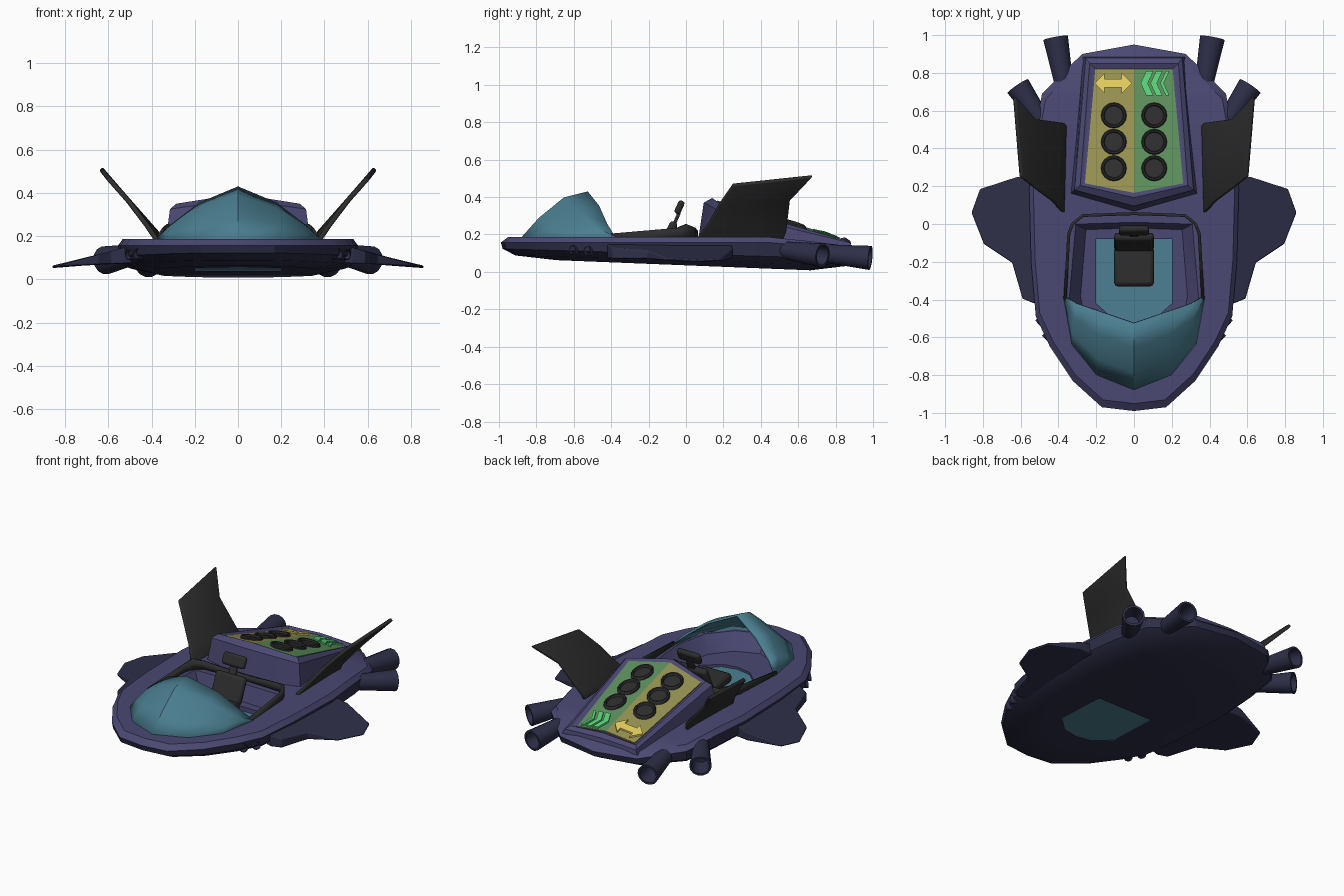
import bpy, bmesh, math
from mathutils import Vector

if "Cube" in bpy.data.objects:
    bpy.data.objects.remove(bpy.data.objects["Cube"])

def mat(name, r, g, b):
    m = bpy.data.materials.new(name)
    m.diffuse_color = (r, g, b, 1)
    m.use_nodes = True
    m.node_tree.nodes["Principled BSDF"].inputs["Base Color"].default_value = m.diffuse_color
    return m

DARK = mat("navy", .027, .028, .065)
PURPLE = mat("purple", .07, .065, .17)
BLACK = mat("black", .026, .026, .026)
TEAL = mat("teal_glass", .07, .21, .28)
OLIVE = mat("olive", .30, .28, .08)
GREEN = mat("green", .11, .28, .11)
YELLOW = mat("yellow", .75, .60, .11)
LIME = mat("lime", .10, .65, .20)

def make(name, verts, faces, mats, idx=None):
    me = bpy.data.meshes.new(name)
    me.from_pydata([tuple(v) for v in verts], [], faces)
    for m in mats:
        me.materials.append(m)
    if idx:
        for p, i in zip(me.polygons, idx):
            p.material_index = i
    bm = bmesh.new()
    bm.from_mesh(me)
    bmesh.ops.recalc_face_normals(bm, faces=bm.faces)
    bm.to_mesh(me)
    bm.free()
    ob = bpy.data.objects.new(name, me)
    bpy.context.collection.objects.link(ob)
    return ob

def loft(name, rings, mats, seg=None, strip=False):
    """Join closed rings; strip caps run across a left-right symmetric ring."""
    n, faces, idx = len(rings[0]), [], []
    for k in range(len(rings) - 1):
        for i in range(n):
            j = (i + 1) % n
            faces.append((k*n+i, k*n+j, (k+1)*n+j, (k+1)*n+i))
            idx.append(seg[k] if seg else 0)
    for k in (0, len(rings) - 1):
        if strip:
            for i in range(n // 2):
                f = [i, i+1, n-i-1, (n-i) % n]
                caps = list(dict.fromkeys(f))
                faces.append([k*n+c for c in caps])
                idx.append((seg[0] if k == 0 else seg[-1]) if seg else 0)
        else:
            faces.append([k*n+i for i in range(n)])
            idx.append((seg[0] if k == 0 else seg[-1]) if seg else 0)
    return make(name, [v for r in rings for v in r], faces, mats, idx)

def sym(half):
    """Half outline from front centre to back centre -> full ring."""
    return half + [(-p[0],) + tuple(p[1:]) for p in reversed(half[1:-1])]

def mirror(ob):
    ob.modifiers.new("mirror", 'MIRROR')
    return ob

def solid(ob, t, offset=0):
    s = ob.modifiers.new("thickness", 'SOLIDIFY')
    s.thickness, s.offset = t, offset
    return ob

def bevel(ob, w):
    b = ob.modifiers.new("bevel", 'BEVEL')
    b.width, b.segments = w, 2
    return ob

def cut(ob, cutter):
    b = ob.modifiers.new("cut", 'BOOLEAN')
    b.operation, b.object, b.solver = 'DIFFERENCE', cutter, 'EXACT'
    bpy.context.view_layer.objects.active = ob
    bpy.ops.object.modifier_apply(modifier=b.name)
    bpy.data.objects.remove(cutter)

# hull: flattened saucer-like body, navy below and purple deck
OUT = sym([(0, -.99), (.17, -.97), (.325, -.83), (.445, -.65), (.52, -.49), (.545, -.2),
           (.555, .185), (.53, .45), (.487, .69), (.275, .9), (0, .95)])
def bot(y): return .035 - .028 * y
def top(y): return .187 - max(0, y - .5) * .12
def hull_ring(s, zf):
    return [(x*s, y*s, zf(y)) for x, y in OUT]
hull = loft("hull", [hull_ring(.70, bot), hull_ring(.92, lambda y: bot(y)+.025),
                     hull_ring(.99, lambda y: bot(y)+.06), hull_ring(1, lambda y: top(y)-.03),
                     hull_ring(.96, top)],
            [DARK, PURPLE], [0, 0, 0, 1], True)

# cockpit tub and floor window opening
TUB = [(0, -.83), (.18, -.76), (.30, -.62), (.345, -.40), (.31, 0), (0, .01)]
tub = sym(TUB)
cut(hull, loft("tub_cutter", [[(x*.82, y*.88-.03, .085) for x, y in tub],
                              [(x, y, .19) for x, y in tub], [(x, y, .3) for x, y in tub]],
               [DARK, PURPLE], [1, 1], True))
WIN = sym([(0, -.53), (.1, -.51), (.2, -.42), (.2, -.08), (0, -.08)])
cut(hull, loft("window_cutter", [[(x, y, z) for x, y in WIN] for z in (-.1, .14)],
               [DARK, PURPLE], [1], True))
loft("floor_window", [[(x, y, bot(y) + d) for x, y in WIN] for d in (.006, .02)], [TEAL], None, True)

# canopy: faceted front dome, swept from base line to rear arch
base = [(0, -.88, .185), (.2, -.8, .185), (.33, -.64, .185), (.375, -.385, .185)]
arch = [(0, -.525, .43), (.18, -.465, .355), (.31, -.42, .255), (.378, -.38, .19)]
cols = [(Vector(b), Vector(a)) for b, a in zip(base, arch)]
flip = lambda v: Vector((-v.x, v.y, v.z))
cols = [(flip(b), flip(a)) for b, a in reversed(cols[1:])] + cols
prof = [(0, 0), (.26, .42), (.64, .87), (1, 1)]
cv = [(b.x+(a.x-b.x)*f, b.y+(a.y-b.y)*f, b.z+(a.z-b.z)*g) for b, a in cols for f, g in prof]
cf = [(c*4+r, c*4+r+1, c*4+r+5, c*4+r+4) for c in range(6) for r in range(3)]
solid(make("canopy", cv, cf, [TEAL]), .014, -1)

# cockpit rim: low dark coaming behind the canopy
rim = [(.365, -.40, .205), (.345, -.05, .235), (.325, .0, .255), (.27, .045, .235), (0, .055, .22)]
rv = rim + [(x, y, .175) for x, y, z in rim]
solid(mirror(make("cockpit_rim", rv, [(i, i+1, i+6, i+5) for i in range(4)], [BLACK])), .016)

# seat
def box(name, loc, size, tilt, w):
    v = [(x*size[0]/2, y*size[1]/2, z*size[2]/2) for x in (-1, 1) for y in (-1, 1) for z in (-1, 1)]
    ob = make(name, v, [(0, 1, 3, 2), (4, 5, 7, 6), (0, 1, 5, 4), (2, 3, 7, 6), (0, 2, 6, 4), (1, 3, 7, 5)], [BLACK])
    ob.location, ob.rotation_euler.x = loc, math.radians(tilt)
    return bevel(ob, w)
box("seat_cushion", (0, -.225, .115), (.21, .21, .06), -5, .02)
box("seat_back", (0, -.095, .19), (.21, .045, .17), -24, .018)
box("seat_post", (0, -.05, .285), (.05, .018, .07), -24, .005)
box("headrest", (0, -.035, .345), (.16, .035, .075), -24, .014)

# engine cover: raised sloping block behind the cockpit
def slope(x, y): return .183 + .3*(.82 - y) - .1*abs(x)
loft("engine_cover", [
    sym([(0, .065, .17), (.335, .16, .17), (.27, .885, .125), (0, .885, .125)]),
    sym([(0, .095, .37), (.315, .18, .325), (.255, .88, .155), (0, .88, .165)]),
    sym([(0, .14, .395), (.285, .205, .35), (.235, .85, .17), (0, .85, .185)]),
    sym([(0, .165, .376), (.26, .215, .334), (.205, .82, .158), (0, .82, .178)])],
    [PURPLE], None, True)

# coloured instrument panels, left and right half
def plate(name, pts, m, lift=0, t=.012):
    return loft(name, [[(x, y, slope(x, y)+lift+d) for x, y in pts] for d in (-.01, t)], [m])
half = [(0, .165), (.26, .215), (.205, .82), (0, .82)]
plate("panel_right", half, GREEN, 0, .002)
plate("panel_left", [(-x, y) for x, y in half], OLIVE, 0, .002)

# arrow and chevron markers
arrow = [(-.21, .745), (-.155, .80), (-.155, .768), (-.065, .768), (-.065, .80), (-.01, .745),
         (-.065, .69), (-.065, .722), (-.155, .722), (-.155, .69)]
plate("double_arrow", arrow, YELLOW)
for i, w in enumerate((.038, .034, .018)):
    x = .035 + i*.052
    plate(f"chevron_{i+1}", [(x, .745), (x+.03, .81), (x+.03+w, .81), (x+w, .745),
                             (x+.03+w, .68), (x+.03, .68)], LIME)

# vents: six recessed round caps
def circle(cx, cy, r, d, n=16):
    p = [(cx + r*math.cos(2*math.pi*i/n), cy + r*math.sin(2*math.pi*i/n)) for i in range(n)]
    s = .1 if cx > 0 else -.1
    return [(x, y, .183 + .3*(.82-y) - s*x + d) for x, y in p]
for cx in (-.107, .107):
    for cy in (.575, .435, .295):
        loft("vent", [circle(cx, cy, r, d) for r, d in
                      ((.068, -.01), (.068, .012), (.062, .02), (.054, .018), (.05, .006))], [BLACK])

# tail fins: outward leaning swept blades
fin = [(.375, .06, .18), (.365, .52, .18), (.375, .535, .215), (.525, .555, .385), (.635, .675, .512),
       (.60, .25, .467), (.505, .175, .36), (.43, .12, .26)]
bevel(mirror(solid(make("tail_fin", fin, [(0, 1, 2, 7), (7, 2, 3, 6), (6, 3, 4, 5)], [BLACK]), .022)), .006)

# side wings: thick at the root, thin at the tip
wing = [(.48, .24), (.615, .25), (.815, .185), (.86, .06), (.795, -.105), (.645, -.205),
        (.59, -.395), (.53, -.42), (.46, -.40)]
def wing_ring(s):
    return [(x, y, .115 - .16*(x-.5) + s*max(.006, .04 - .12*(x-.5))) for x, y in wing]
bevel(mirror(loft("side_wing", [wing_ring(-1), wing_ring(1)], [DARK])), .01)

# thrusters and nose guns: flared hollow tubes
def tube(name, a, b, r0, r1, n=14):
    a, b = Vector(a), Vector(b)
    q = (b - a).to_track_quat('Z', 'Y')
    rings = [[a.lerp(b, t) + q @ Vector((r*math.cos(2*math.pi*i/n), r*math.sin(2*math.pi*i/n), 0))
              for i in range(n)] for t, r in ((0, r0), (1, r1), (1, r1*.8), (.6, r1*.65))]
    return mirror(loft(name, rings, [DARK]))
tube("rear_thruster", (.36, .68, .105), (.415, .985, .075), .045, .066)
tube("side_thruster", (.46, .50, .12), (.615, .73, .088), .045, .066)
tube("nose_gun_front", (.42, -.56, .115), (.468, -.61, .118), .024, .026)
tube("nose_gun_rear", (.45, -.48, .112), (.505, -.53, .114), .024, .026)

# smooth shading with crisp edges
for ob in bpy.context.scene.objects:
    ob.select_set(True)
    bpy.context.view_layer.objects.active = ob
bpy.ops.object.shade_smooth_by_angle(angle=math.radians(32))
